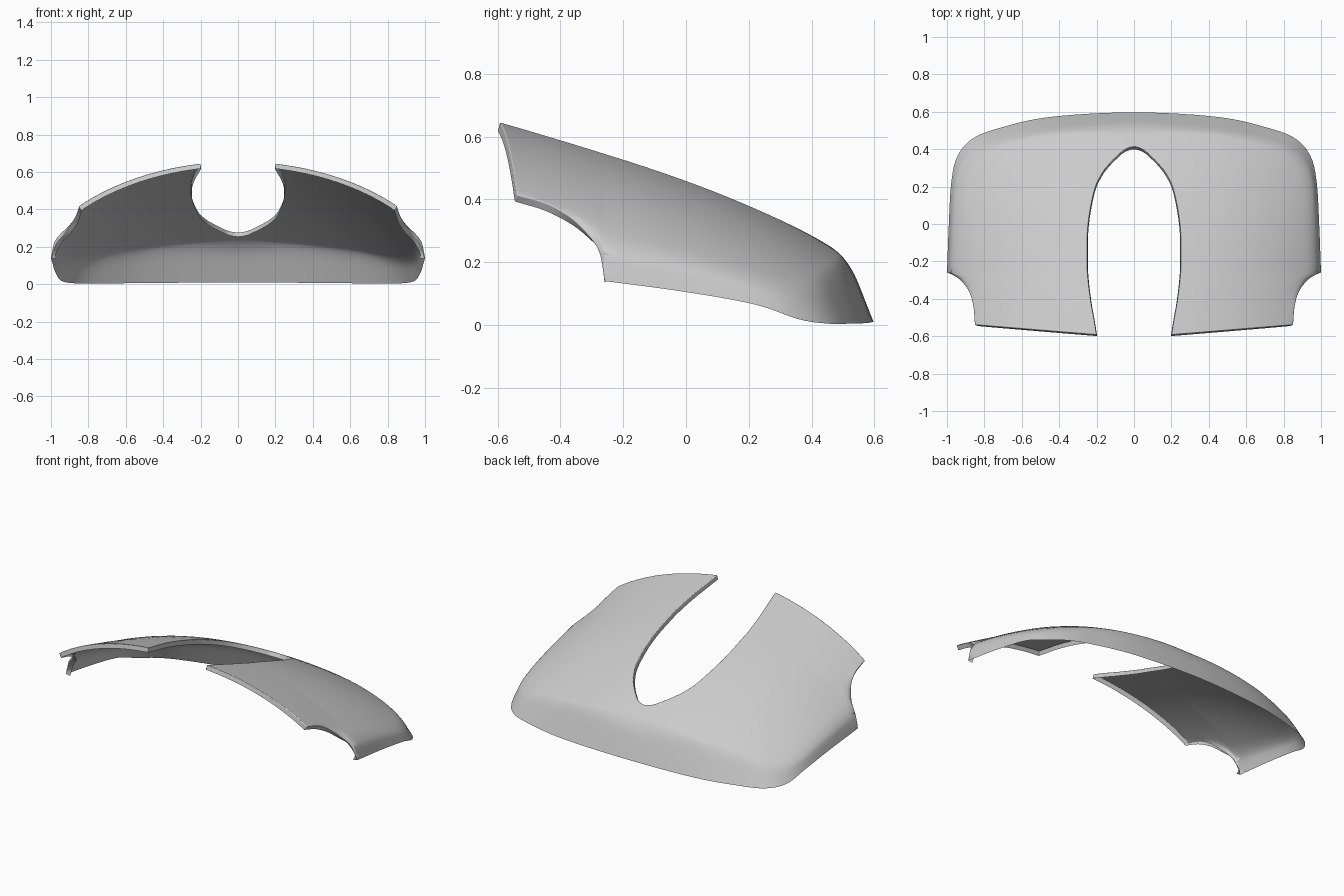
import bpy, bmesh
from mathutils import Vector

if "Cube" in bpy.data.objects:
    bpy.data.objects.remove(bpy.data.objects["Cube"])

# Stations around the U-shaped panel (front edge -> side -> back centre):
# opening edge x,y | shoulder x,y | outer rim x,y,z
ARCH = [
    (.200, -.592, .830, -.541, .852, -.540, .415),
    (.215, -.500, .838, -.440, .860, -.440, .386),
    (.228, -.430, .865, -.355, .883, -.362, .338),
    (.238, -.360, .912, -.294, .927, -.303, .275),
    (.245, -.300, .955, -.270, .967, -.275, .225),
    (.250, -.240, .980, -.262, 1.00, -.260, .140),
]
BODY = [
    ARCH[-1],
    (.247, -.020, .970, -.005, .990, .000, .105),
    (.215, .170, .950, .220, .977, .220, .065),
    (.175, .265, .905, .330, .945, .360, .018),
    (.130, .325, .810, .405, .865, .455, .004),
    (.090, .365, .660, .452, .720, .513, .004),
    (.050, .398, .430, .495, .450, .572, .006),
    (.000, .413, .000, .517, .000, .597, .010),
]


def height(x, y):
    """Crowned top surface: lengthwise crest minus sideways drop."""
    crest = .472 - .38 * y - .18 * y * y - .1 * y ** 3
    flatten = 1 - .35 * max(0, y + .26)
    return crest - (.24 * x * x + .09 * x ** 4) * flatten


def spline(rows, steps, mirror_end=False):
    """Catmull-Rom through rows; optionally symmetric about x = 0 at the end."""
    first = [2 * a - b for a, b in zip(rows[0], rows[1])]
    if mirror_end:
        last = [-v if i in (0, 2, 4) else v for i, v in enumerate(rows[-2])]
    else:
        last = [2 * a - b for a, b in zip(rows[-1], rows[-2])]
    p = [first] + list(rows) + [last]
    out = []
    for i in range(1, len(p) - 2):
        for k in range(steps):
            t = k / steps
            out.append([.5 * (2 * b + (c - a) * t + (2 * a - 5 * b + 4 * c - d) * t * t
                              + (3 * b - a - 3 * c + d) * t ** 3)
                        for a, b, c, d in zip(*p[i - 1:i + 3])])
    out.append(list(rows[-1]))
    return out


def section(row):
    """Points from opening edge over the rounded shoulder to the rim."""
    inner, corner, rim = Vector(row[0:2]), Vector(row[2:4]), Vector(row[4:7])
    on_top = lambda q: Vector((q.x, q.y, height(q.x, q.y)))
    s = on_top(corner)
    t_round = 1 - .06 / (corner - inner).length
    pts = [on_top(inner.lerp(corner, t_round * k / 10)) for k in range(11)]
    a, b = pts[-1], s.lerp(rim, .4)
    for k in range(1, 6):
        t = k / 5
        pts.append(a.lerp(s, t).lerp(s.lerp(b, t), t))
    pts += [b.lerp(rim, .5), rim]
    return pts


# Main skin, right half
arch_rows = spline(ARCH, 4)
rows = arch_rows[:-1] + spline(BODY, 6, True)
corner_index = len(arch_rows) - 1
bm = bmesh.new()
grid = [[bm.verts.new(p) for p in section(r)] for r in rows]
for r0, r1 in zip(grid, grid[1:]):
    for j in range(len(r0) - 1):
        bm.faces.new((r0[j], r0[j + 1], r1[j + 1], r1[j]))
bmesh.ops.recalc_face_normals(bm, faces=bm.faces)
if sum(f.normal.z * f.calc_area() for f in bm.faces) < 0:
    bmesh.ops.reverse_faces(bm, faces=bm.faces)
bm.normal_update()

# Turned-in lip along the opening, front edge and wheel arch
chain = [r[0] for r in reversed(grid)] + grid[0][1:] + [r[-1] for r in grid[1:corner_index + 1]]
edges = [bm.edges.get((a, b)) for a, b in zip(chain, chain[1:])]
offset = {}
for v in chain:
    n = v.normal.copy()
    if abs(v.co.x) < 1e-4:
        n.x = 0
    offset[tuple(v.co)] = -n.normalized() * .028
new = bmesh.ops.extrude_edge_only(bm, edges=edges)["geom"]
for v in [g for g in new if isinstance(g, bmesh.types.BMVert)]:
    v.co += offset[tuple(v.co)]
bm.normal_update()

mesh = bpy.data.meshes.new("body_panel")
bm.to_mesh(mesh)
bm.free()
panel = bpy.data.objects.new("body_panel", mesh)
bpy.context.collection.objects.link(panel)

# Mirror to the left half and soften the lip crease
mirror = panel.modifiers.new("mirror", "MIRROR")
mirror.use_clip = True
mirror.merge_threshold = .0005
bevel = panel.modifiers.new("lip_round", "BEVEL")
bevel.width = .008
bevel.segments = 3
bevel.limit_method = "ANGLE"
bevel.angle_limit = 1.0

bpy.context.view_layer.objects.active = panel
panel.select_set(True)
bpy.ops.object.shade_smooth_by_angle(angle=.9)
